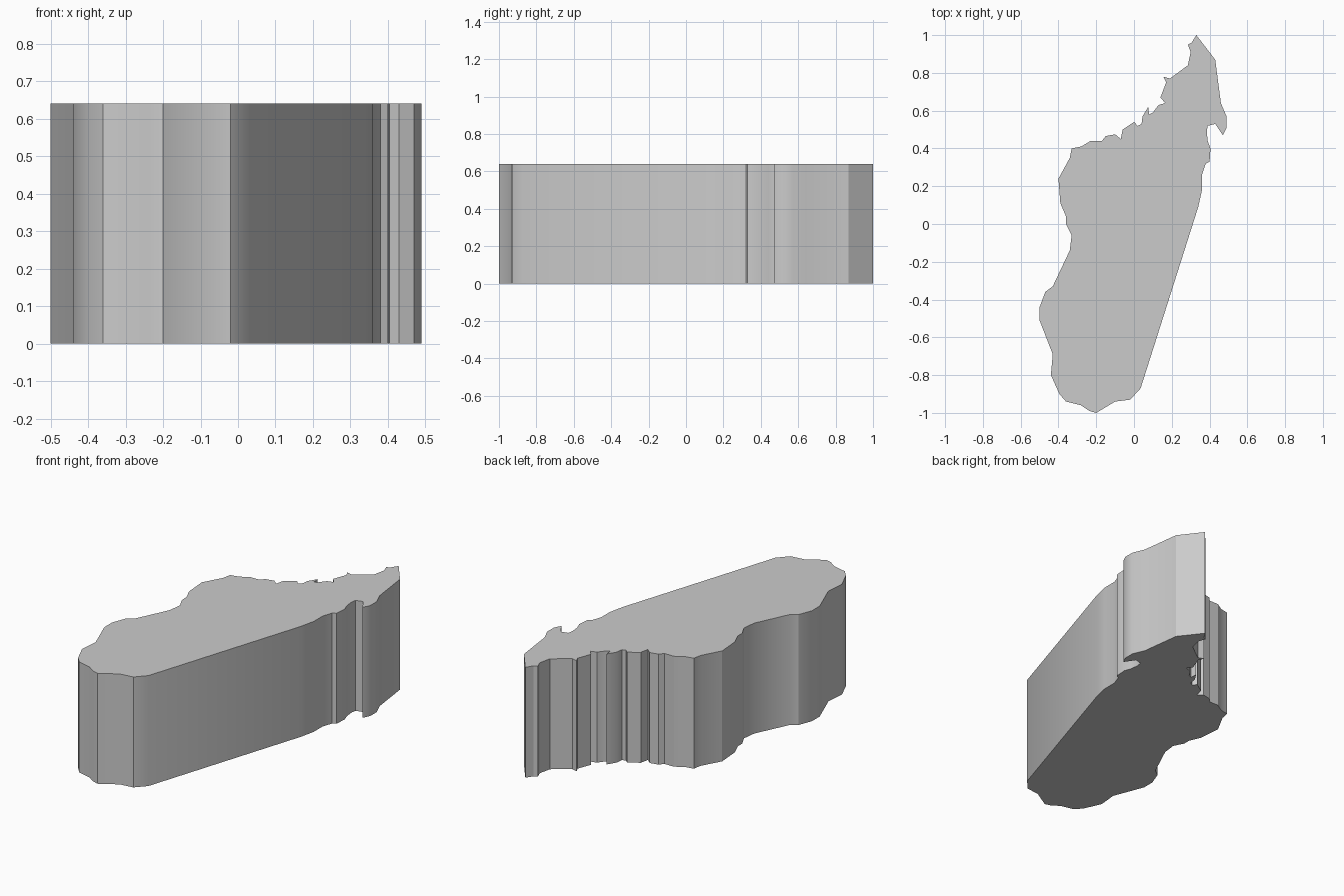
import bpy
import bmesh
from math import radians

HEIGHT = 0.64
UNIT = 0.01  # outline coordinates are written in hundredths

# Outline of the slab, clockwise from the northern tip, one run per coast
EAST_COAST = [
    (33, 100), (43, 87), (46, 64), (49, 57), (49, 51), (47, 47),
    (43, 53), (39, 52), (38.5, 49), (39, 44), (40.5, 40), (40, 33),
    (38, 32), (36, 26), (36, 18), (34, 9), (3.5, -87),
]
SOUTH_COAST = [
    (-2, -93), (-10, -94), (-20, -100), (-23.5, -99), (-28, -96),
    (-36, -94), (-39.5, -90), (-44, -80),
]
WEST_COAST = [
    (-43, -69), (-50, -51), (-50, -44), (-47, -36), (-43, -33),
    (-34, -14), (-33, -6), (-36, 0), (-36, 4), (-39, 11), (-40, 24),
    (-34, 35), (-33, 40),
]
NORTH_WEST_COAST = [
    (-28, 41), (-23, 44), (-17, 44), (-15, 46.5), (-10, 47.5), (-7, 45),
    (-6, 50), (0, 54), (2, 52), (4, 53), (4.5, 57), (7.5, 62), (8, 58),
    (10, 59), (13, 63), (16.5, 64), (14, 67), (17, 75), (15.5, 78),
    (19, 77), (28.5, 84), (30, 91), (28.5, 95), (30.5, 96),
]


def remove_default_cube():
    cube = bpy.data.objects.get("Cube")
    if cube:
        bpy.data.objects.remove(cube, do_unlink=True)


def make_material(name, colour):
    material = bpy.data.materials.new(name)
    material.use_nodes = True
    material.diffuse_color = colour
    shader = next(n for n in material.node_tree.nodes if n.type == "BSDF_PRINCIPLED")
    shader.inputs["Base Color"].default_value = colour
    return material


def extrude_outline(name, outline, height, material):
    """Fill a closed outline on the ground and raise it into a solid slab."""
    bm = bmesh.new()
    corners = [bm.verts.new((x * UNIT, y * UNIT, 0)) for x, y in outline]
    base = bm.faces.new(corners)
    raised = bmesh.ops.extrude_face_region(bm, geom=[base], use_keep_orig=True)
    top = [g for g in raised["geom"] if isinstance(g, bmesh.types.BMVert)]
    bmesh.ops.translate(bm, verts=top, vec=(0, 0, height))
    bmesh.ops.recalc_face_normals(bm, faces=bm.faces)

    mesh = bpy.data.meshes.new(name)
    bm.to_mesh(mesh)
    bm.free()
    mesh.materials.append(material)
    slab = bpy.data.objects.new(name, mesh)
    bpy.context.collection.objects.link(slab)
    return slab


remove_default_cube()
grey = make_material("light grey", (0.6, 0.6, 0.6, 1))

# Island-shaped slab with straight vertical walls
coastline = EAST_COAST + SOUTH_COAST + WEST_COAST + NORTH_WEST_COAST
island = extrude_outline("island_slab", coastline, HEIGHT, grey)

# Soft shading along gentle bends, crisp edges at the caps and sharp corners
bpy.ops.object.select_all(action="DESELECT")
island.select_set(True)
bpy.context.view_layer.objects.active = island
bpy.ops.object.shade_smooth_by_angle(angle=radians(30))
